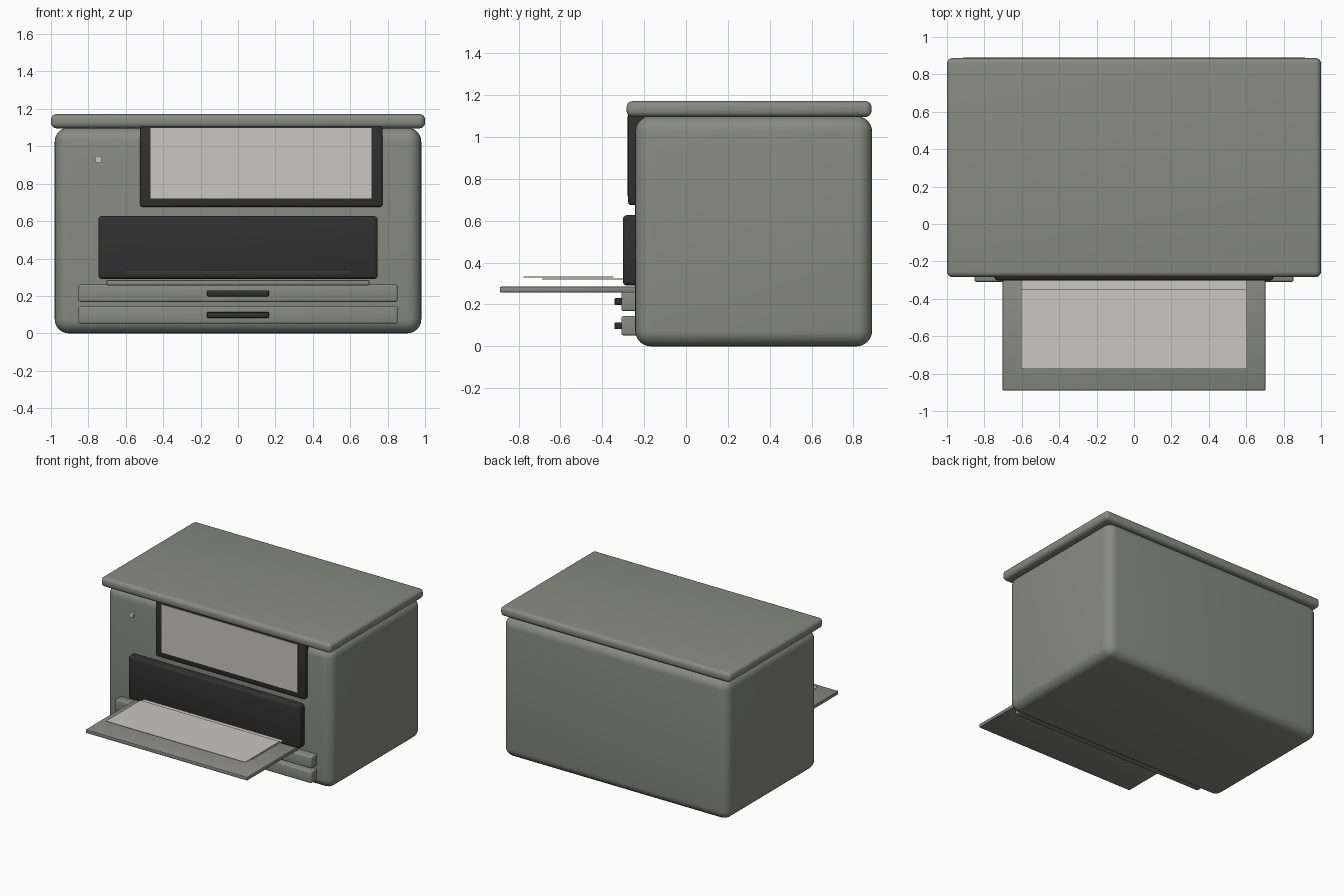
import bpy, bmesh, math
from mathutils import Matrix, Vector

if "Cube" in bpy.data.objects:
    bpy.data.objects.remove(bpy.data.objects["Cube"])


def material(name, rgb):
    m = bpy.data.materials.new(name)
    m.diffuse_color = (*rgb, 1)
    m.use_nodes = True
    m.node_tree.nodes["Principled BSDF"].inputs["Base Color"].default_value = m.diffuse_color
    return m


GREY = material("warm_grey_plastic", (0.245, 0.255, 0.222))
DARK = material("dark_plastic", (0.030, 0.030, 0.030))
LIGHT = material("pale_grey", (0.58, 0.57, 0.545))


def finish(name, bm, mat):
    me = bpy.data.meshes.new(name)
    bm.to_mesh(me)
    bm.free()
    me.materials.append(mat)
    me.shade_smooth()
    me.set_sharp_from_angle(angle=math.radians(35))
    ob = bpy.data.objects.new(name, me)
    bpy.context.collection.objects.link(ob)
    return ob


def box(name, xs, ys, zs, mat, bevel=0.0, segments=3):
    """Box between the given limits, with rounded edges."""
    bm = bmesh.new()
    size = Vector(b - a for a, b in (xs, ys, zs))
    centre = Vector((a + b) / 2 for a, b in (xs, ys, zs))
    bmesh.ops.create_cube(bm, size=1)
    for v in bm.verts:
        v.co = Vector(c * s for c, s in zip(v.co, size)) + centre
    if bevel:
        bmesh.ops.bevel(bm, geom=bm.edges[:], offset=bevel, segments=segments,
                        profile=0.5, affect='EDGES', clamp_overlap=True)
    return finish(name, bm, mat)


# Main housing and overhanging lid
box("housing", (-0.98, 0.98), (-0.243, 0.89), (0, 1.10), GREY, 0.075, 6)
box("lid", (-1, 1), (-0.284, 0.887), (1.096, 1.172), GREY, 0.03, 5)

# Display: dark frame with a pale screen plate
box("display_frame", (-0.525, 0.773), (-0.277, -0.20), (0.675, 1.12), DARK, 0.015)
box("display_screen", (-0.467, 0.715), (-0.281, -0.274), (0.72, 1.098), LIGHT)

# Output panel, tray and two staggered sheets
box("output_panel", (-0.747, 0.747), (-0.302, -0.20), (0.29, 0.627), DARK, 0.02)
box("output_tray", (-0.703, 0.703), (-0.89, -0.22), (0.257, 0.285), GREY, 0.006, 2)
box("lower_sheet", (-0.605, 0.605), (-0.688, -0.25), (0.319, 0.324), LIGHT)
box("upper_sheet", (-0.605, 0.605), (-0.776, -0.347), (0.329, 0.334), LIGHT)

# Two paper drawers with handles
for label, z in (("lower", 0.098), ("upper", 0.214)):
    box(label + "_drawer", (-0.853, 0.853), (-0.309, -0.20), (z - 0.046, z + 0.046), GREY, 0.01)
    box(label + "_drawer_handle", (-0.165, 0.165), (-0.342, -0.30), (z - 0.016, z + 0.016), DARK, 0.005, 2)

# Status light, a short round button
bm = bmesh.new()
bmesh.ops.create_cone(bm, cap_ends=True, segments=20, radius1=0.019, radius2=0.019, depth=0.03,
                      matrix=Matrix.Translation((-0.747, -0.243, 0.93)) @ Matrix.Rotation(math.pi / 2, 4, 'X'))
finish("status_light", bm, LIGHT)
